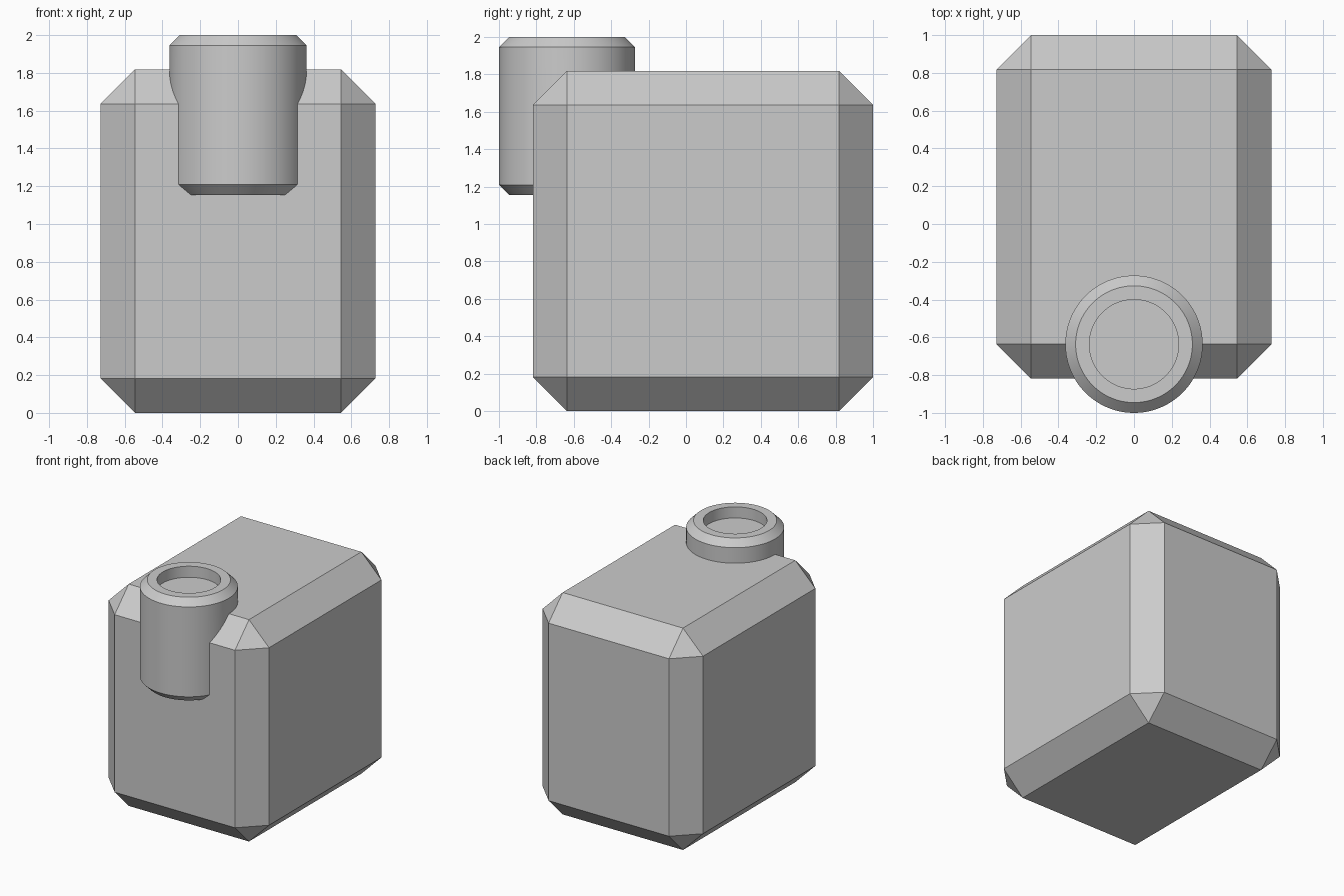
import bpy, bmesh, math
from mathutils import Matrix

if "Cube" in bpy.data.objects:
    bpy.data.objects.remove(bpy.data.objects["Cube"])

U = 1 / 11  # design unit


def make_object(name, bm):
    bmesh.ops.recalc_face_normals(bm, faces=bm.faces)
    mesh = bpy.data.meshes.new(name)
    bm.to_mesh(mesh)
    bm.free()
    obj = bpy.data.objects.new(name, mesh)
    bpy.context.collection.objects.link(obj)
    return obj


# Body: box with every edge chamfered
bm = bmesh.new()
bmesh.ops.create_cube(bm, size=1, matrix=Matrix.Translation((0, U, 10 * U))
                      @ Matrix.Diagonal((16 * U, 20 * U, 20 * U, 1)))
bmesh.ops.translate(bm, verts=bm.verts, vec=(0, 0, 0))
bm.free()

bm = bmesh.new()
size = (16 * U, 20 * U, 20 * U)
bmesh.ops.create_cube(bm, size=1, matrix=Matrix.Translation((0, U, size[2] / 2))
                      @ Matrix.Diagonal((*size, 1)))
bmesh.ops.bevel(bm, geom=bm.edges[:], offset=2 * U, segments=1,
                profile=0.5, affect='EDGES')
body = make_object("container_body", bm)

# Neck: chamfered cylinder with a shallow round recess, as a revolved profile
profile = [(3.4, 12.7), (4, 13.3), (4, 21.4), (3.4, 22), (2.6, 22), (2.6, 21)]
steps = 96
bm = bmesh.new()
rings = [[bm.verts.new((r * U * math.cos(2 * math.pi * i / steps),
                        r * U * math.sin(2 * math.pi * i / steps) - 7 * U, z * U))
          for i in range(steps)] for r, z in profile]
for low, high in zip(rings, rings[1:]):
    for i in range(steps):
        j = (i + 1) % steps
        bm.faces.new((low[i], low[j], high[j], high[i]))
bm.faces.new(rings[0])
bm.faces.new(rings[-1])
neck = make_object("neck_helper", bm)

# Fuse the neck into the body
union = body.modifiers.new("fuse_neck", 'BOOLEAN')
union.operation = 'UNION'
union.solver = 'EXACT'
union.object = neck
bpy.context.view_layer.objects.active = body
body.select_set(True)
bpy.ops.object.modifier_apply(modifier=union.name)
bpy.data.objects.remove(neck)
bpy.ops.object.shade_smooth_by_angle(angle=math.radians(30))
